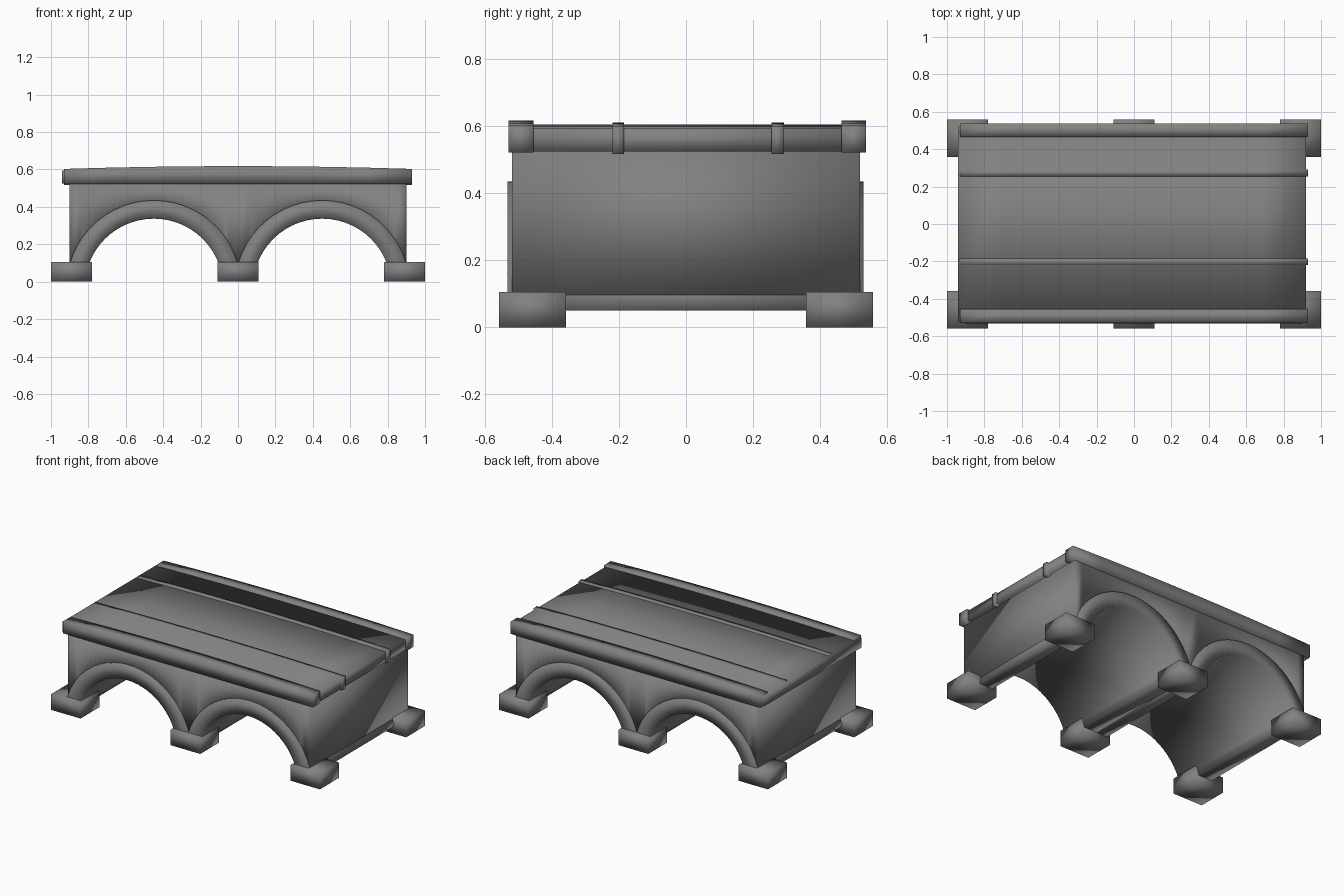
import bpy
import bmesh
import math

cube = bpy.data.objects.get("Cube")
if cube:
    bpy.data.objects.remove(cube, do_unlink=True)

stone = bpy.data.materials.new("grey_stone")
stone.use_nodes = True
colour = (0.22, 0.22, 0.22, 1)
stone.diffuse_color = colour
bsdf = stone.node_tree.nodes["Principled BSDF"]
bsdf.inputs["Base Color"].default_value = colour
bsdf.inputs["Roughness"].default_value = 0.8


def span(name, pairs, y0, y1):
    """Solid strip: each pair is a (lower, upper) point in x-z, extruded from y0 to y1."""
    bm = bmesh.new()
    rings = []
    for low, high in pairs:
        corners = [(low, y0), (high, y0), (high, y1), (low, y1)]
        rings.append([bm.verts.new((p[0], y, p[1])) for p, y in corners])
    for a, b in zip(rings, rings[1:]):
        for i in range(4):
            j = (i + 1) % 4
            bm.faces.new((a[i], a[j], b[j], b[i]))
    bm.faces.new(rings[0])
    bm.faces.new(rings[-1])
    bmesh.ops.recalc_face_normals(bm, faces=bm.faces)
    for face in bm.faces:
        face.smooth = True
    mesh = bpy.data.meshes.new(name)
    bm.to_mesh(mesh)
    bm.free()
    mesh.materials.append(stone)
    obj = bpy.data.objects.new(name, mesh)
    bpy.context.collection.objects.link(obj)
    return obj


def crowned(x0, x1, bottom, end_top, mid_top, steps=8):
    """Pairs for a beam with a flat underside and a gently arched top."""
    pairs = []
    for i in range(steps + 1):
        t = i / steps
        x = x0 + (x1 - x0) * t
        top = mid_top - (mid_top - end_top) * (2 * t - 1) ** 2
        pairs.append(((x, bottom), (x, top)))
    return pairs


def arc(cx, radius, foot_z, steps=24):
    """Points of a circular arch that springs from foot_z."""
    cz = -0.033
    start = math.pi - math.asin((foot_z - cz) / radius)
    end = math.pi - start
    angles = [start + (end - start) * i / steps for i in range(steps + 1)]
    return [(cx + radius * math.cos(a), cz + radius * math.sin(a)) for a in angles]


# Wall block with two arched openings
underside = [(-0.9, 0.097)] + arc(-0.45, 0.42, 0.097) + arc(0.45, 0.42, 0.097) + [(0.9, 0.097)]
span("bridge_body", [(p, (p[0], 0.54)) for p in underside], -0.52, 0.52)

# Vault linings, standing slightly proud of the wall
for side, cx in (("right", -0.45), ("left", 0.45)):
    span(side + "_arch", list(zip(arc(cx, 0.37, 0.05), arc(cx, 0.468, 0.05))), -0.533, 0.53)

# Deck, edge kerbs and the two narrow rails
span("deck", crowned(-0.94, 0.92, 0.525, 0.594, 0.606), -0.52, 0.52)
for name, y0, y1 in (("front_kerb", -0.53, -0.455), ("back_kerb", 0.465, 0.538)):
    span(name, crowned(-0.93, 0.93, 0.522, 0.603, 0.618), y0, y1)
for name, y0, y1 in (("front_rail", -0.22, -0.185), ("back_rail", 0.255, 0.292)):
    span(name, crowned(-0.93, 0.93, 0.517, 0.6, 0.611), y0, y1)

# Footing blocks
for place, x in (("right", -0.89), ("middle", 0), ("left", 0.89)):
    for end, y in (("front", -0.458), ("back", 0.458)):
        pairs = [((x + dx, 0), (x + dx, 0.105)) for dx in (-0.11, 0.11)]
        span(f"{end}_{place}_foot", pairs, y - 0.1, y + 0.1)
